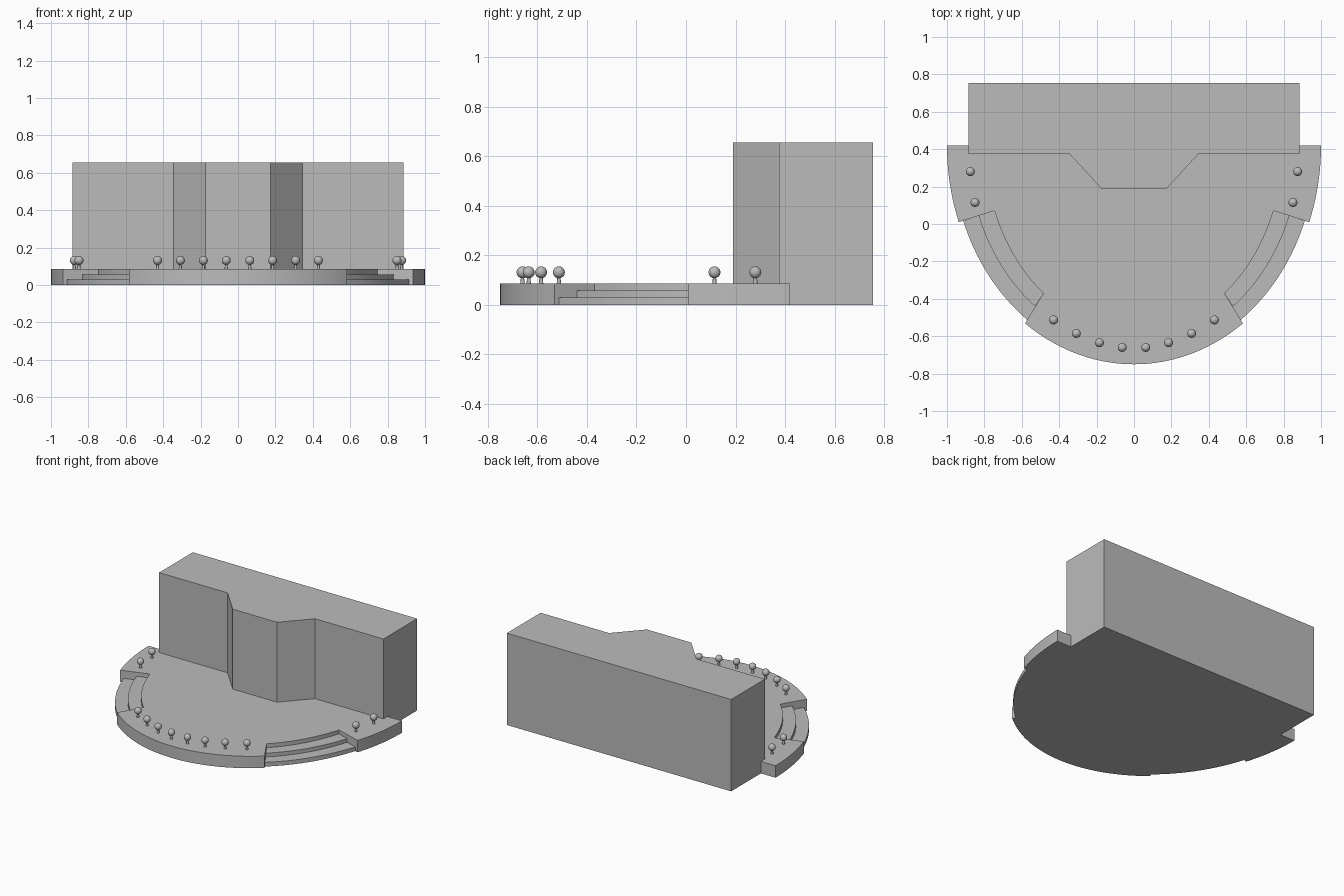
import bpy, bmesh
from math import cos, sin, radians

if "Cube" in bpy.data.objects:
    bpy.data.objects.remove(bpy.data.objects["Cube"])

GREY = (0.5, 0.5, 0.5, 1)
grey = bpy.data.materials.new("plain grey")
grey.use_nodes = True
grey.diffuse_color = GREY
grey.node_tree.nodes["Principled BSDF"].inputs["Base Color"].default_value = GREY

CENTRE_Y = 0.42
DECK_TOP = 0.085


def finish(name, bm):
    mesh = bpy.data.meshes.new(name)
    bmesh.ops.recalc_face_normals(bm, faces=bm.faces)
    bm.to_mesh(mesh)
    bm.free()
    mesh.materials.append(grey)
    obj = bpy.data.objects.new(name, mesh)
    bpy.context.collection.objects.link(obj)
    return obj


def prism(name, outline, height):
    """Extrude a flat outline upward from the ground."""
    bm = bmesh.new()
    face = bm.faces.new([bm.verts.new((x, y, 0)) for x, y in outline])
    top = bmesh.ops.extrude_face_region(bm, geom=[face], use_keep_orig=True)["geom"]
    verts = [v for v in top if isinstance(v, bmesh.types.BMVert)]
    bmesh.ops.translate(bm, vec=(0, 0, height), verts=verts)
    return finish(name, bm)


def arc(ring, start, end, steps=20):
    a, b = ring
    angles = [radians(start + (end - start) * i / steps) for i in range(steps + 1)]
    return [(a * cos(t), CENTRE_Y + b * sin(t)) for t in angles]


def mirrored(points):
    return [(-x, y) for x, y in reversed(points)]


# Terrace deck with a notch for the steps on each side
RIM, LOWER, MIDDLE, INNER = (1, 1.17), (0.975, 1.15), (0.887, 1.072), (0.796, 0.996)
NOTCH_BACK, NOTCH_FRONT = -20.5, -54.4
half = (arc(RIM, 0, NOTCH_BACK) + arc(INNER, NOTCH_BACK, -52.5)
        + arc(RIM, NOTCH_FRONT, -90))
prism("terrace_deck", half + mirrored(half)[1:], DECK_TOP)

# Curved steps filling each notch
for label, ring, front, height in (("lower_step", LOWER, -54.2, 0.03),
                                   ("upper_step", MIDDLE, -53.4, 0.057)):
    outline = arc(ring, NOTCH_BACK, front) + arc(INNER, -52.5, NOTCH_BACK)
    prism("left_" + label, outline, height)
    prism("right_" + label, mirrored(outline), height)

# Main block with its projecting front bay
side = [(0.885, 0.755), (0.885, 0.375), (0.345, 0.375), (0.175, 0.19)]
prism("building", side + mirrored(side), 0.655)


# Small round trees along the rim
def tree(name, x, y):
    bm = bmesh.new()
    trunk = bmesh.ops.create_cone(bm, cap_ends=True, segments=8, radius1=0.009,
                                  radius2=0.005, depth=0.04)["verts"]
    bmesh.ops.translate(bm, vec=(0, 0, DECK_TOP + 0.02), verts=trunk)
    crown = bmesh.ops.create_uvsphere(bm, u_segments=16, v_segments=10, radius=0.024)["verts"]
    bmesh.ops.translate(bm, vec=(0, 0, 0.131), verts=crown)
    obj = finish(name, bm)
    obj.location = (x, y, 0)
    bpy.ops.object.select_all(action="DESELECT")
    obj.select_set(True)
    bpy.context.view_layer.objects.active = obj
    bpy.ops.object.shade_smooth_by_angle(angle=radians(50))


SPOTS = [(0.063, -0.66), (0.185, -0.635), (0.308, -0.585), (0.43, -0.513),
         (0.85, 0.115), (0.875, 0.28)]
for i, (x, y) in enumerate(SPOTS, 1):
    tree(f"left_tree_{i}", x, y)
    tree(f"right_tree_{i}", -x, y)
